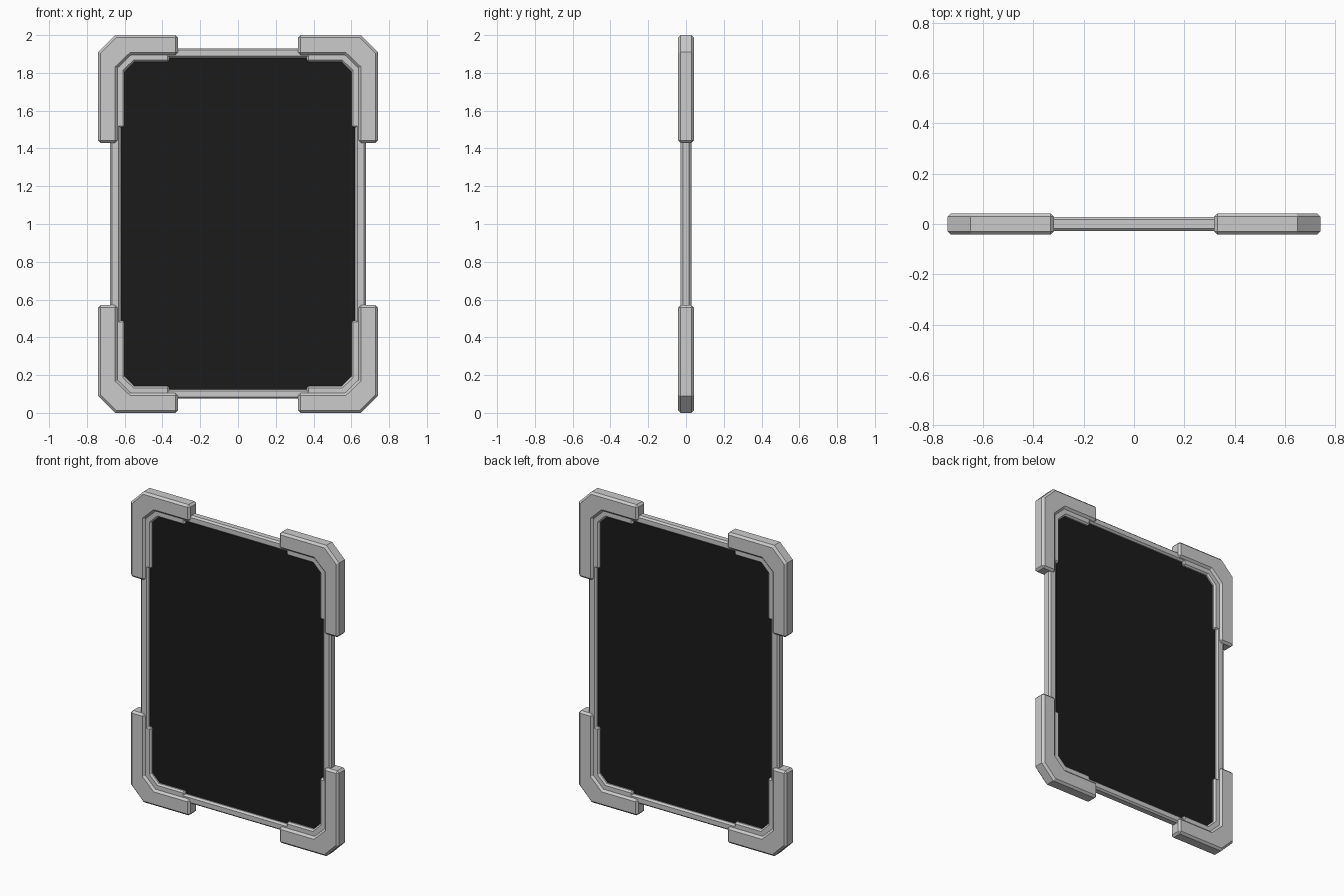
import bpy, bmesh

if "Cube" in bpy.data.objects:
    bpy.data.objects.remove(bpy.data.objects["Cube"])

CENTRE = (0, 0, 1)


def add_object(name, bm):
    bmesh.ops.recalc_face_normals(bm, faces=bm.faces)
    mesh = bpy.data.meshes.new(name)
    bm.to_mesh(mesh)
    bm.free()
    ob = bpy.data.objects.new(name, mesh)
    bpy.context.collection.objects.link(ob)
    return ob


def bevel(ob, width):
    m = ob.modifiers.new("edge_bevel", 'BEVEL')
    m.width = width
    m.segments = 1
    m.limit_method = 'ANGLE'
    m.angle_limit = 1.05      # leaves the 45 degree corner cuts crisp


def prism(name, outline, half_depth, width):
    """Extrude an (x, z) outline through y and bevel its square edges."""
    bm = bmesh.new()
    face = bm.faces.new([bm.verts.new((x, -half_depth, z)) for x, z in outline])
    geom = bmesh.ops.extrude_face_region(bm, geom=[face])["geom"]
    verts = [v for v in geom if isinstance(v, bmesh.types.BMVert)]
    bmesh.ops.translate(bm, verts=verts, vec=(0, 2 * half_depth, 0))
    ob = add_object(name, bm)
    bevel(ob, width)
    return ob


def mirror_four(ob):
    """Repeat a top right part in all four corners."""
    pivot = bpy.data.objects.get("mirror_centre")
    if pivot is None:
        pivot = bpy.data.objects.new("mirror_centre", None)
        pivot.location = CENTRE
        pivot.hide_render = True
        bpy.context.collection.objects.link(pivot)
        bpy.context.view_layer.update()
    m = ob.modifiers.new("four_corners", 'MIRROR')
    m.use_axis = (True, False, True)
    m.mirror_object = pivot
    m.use_mirror_merge = False


# Rectangular frame: one mitred loop of box section
bm = bmesh.new()
rings = []
for x, z0, z1, y in ((0.678, 0.075, 1.93, -0.028), (0.678, 0.075, 1.93, 0.028),
                     (0.62, 0.125, 1.88, 0.028), (0.62, 0.125, 1.88, -0.028)):
    rings.append([bm.verts.new((px, y, pz))
                  for px, pz in ((-x, z0), (x, z0), (x, z1), (-x, z1))])
for i in range(4):
    a, b = rings[i], rings[(i + 1) % 4]
    for j in range(4):
        k = (j + 1) % 4
        bm.faces.new((a[j], a[k], b[k], b[j]))
bevel(add_object("frame", bm), 0.011)

# Dark glass panel, recessed on both sides
black = bpy.data.materials.new("dark_glass")
black.diffuse_color = (0.011, 0.011, 0.011, 1)
black.use_nodes = True
black.node_tree.nodes["Principled BSDF"].inputs["Base Color"].default_value = black.diffuse_color
panel = prism("panel", [(-0.63, 0.12), (0.63, 0.12), (0.63, 1.89), (-0.63, 1.89)],
              0.01, 0.0005)
panel.modifiers.clear()
panel.data.materials.append(black)

# Heavy corner brackets
mirror_four(prism("corner_bracket", [
    (0.318, 2.0), (0.65, 2.0), (0.74, 1.91), (0.74, 1.43),
    (0.638, 1.43), (0.638, 1.826), (0.566, 1.895), (0.318, 1.895)], 0.042, 0.013))

# Thin lips inside the brackets, overlapping the panel corners
mirror_four(prism("corner_lip", [
    (0.362, 1.91), (0.57, 1.91), (0.655, 1.83), (0.655, 1.51),
    (0.60, 1.51), (0.60, 1.808), (0.55, 1.857), (0.362, 1.857)], 0.029, 0.01))
